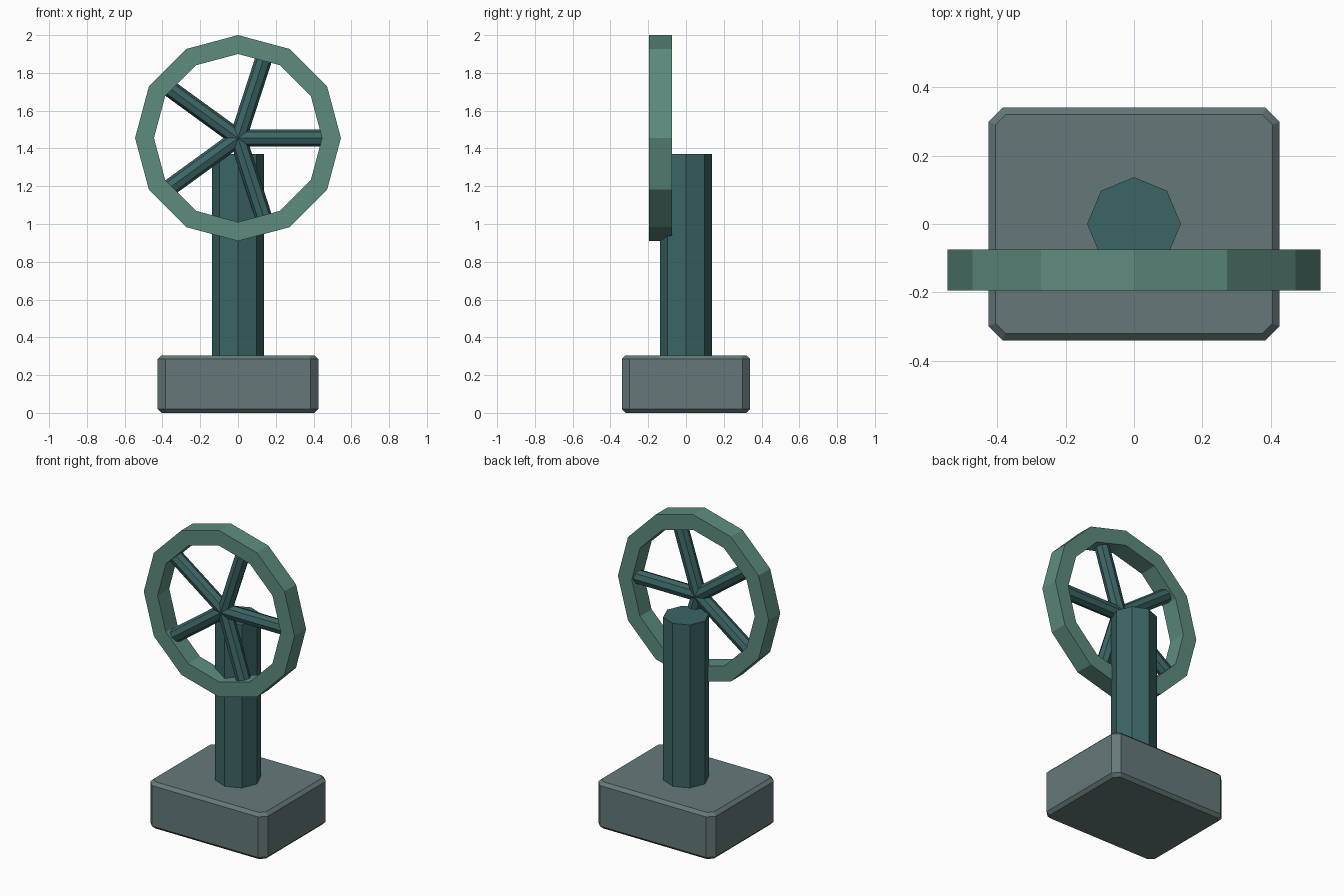
import bpy, bmesh
from math import pi, sin, cos
from mathutils import Matrix

if "Cube" in bpy.data.objects:
    bpy.data.objects.remove(bpy.data.objects["Cube"])


def material(name, color):
    m = bpy.data.materials.new(name)
    m.diffuse_color = (*color, 1)
    m.use_nodes = True
    m.node_tree.nodes["Principled BSDF"].inputs["Base Color"].default_value = m.diffuse_color
    return m


def finish(name, bm, mat):
    bmesh.ops.recalc_face_normals(bm, faces=bm.faces)
    me = bpy.data.meshes.new(name)
    bm.to_mesh(me)
    bm.free()
    me.materials.append(mat)
    ob = bpy.data.objects.new(name, me)
    bpy.context.collection.objects.link(ob)
    return ob


def rod(name, radius, length, matrix, mat):
    """Eight-sided rod running from the matrix origin along its z axis."""
    bm = bmesh.new()
    bmesh.ops.create_cone(bm, cap_ends=True, segments=8, radius1=radius, radius2=radius,
                          depth=length, matrix=matrix @ Matrix.Translation((0, 0, length / 2)))
    return finish(name, bm, mat)


stone = material("stone_grey", (0.13, 0.19, 0.19))
dark = material("dark_teal", (0.045, 0.13, 0.13))
light = material("light_teal", (0.11, 0.26, 0.21))

# Base block: chamfered corners, then a smaller chamfer around top and bottom
W, D, H = 0.85, 0.68, 0.305
bm = bmesh.new()
bmesh.ops.create_cube(bm, size=1, matrix=Matrix.Translation((0, 0, H / 2)) @ Matrix.Diagonal((W, D, H, 1)))
upright = [e for e in bm.edges if abs(e.verts[0].co.z - e.verts[1].co.z) > 0.1]
bmesh.ops.bevel(bm, geom=upright, offset=0.041, segments=1, affect='EDGES')
rims = [e for e in bm.edges if abs(e.verts[0].co.z - e.verts[1].co.z) < 0.01]
bmesh.ops.bevel(bm, geom=rims, offset=0.02, segments=1, affect='EDGES')
finish("base", bm, stone)

# Column
rod("column", 0.137, 1.08, Matrix.Translation((0, 0, 0.29)), dark)

# Wheel rim: rectangular section swept around twelve sides
CY, CZ, N = -0.135, 1.455, 12
section = [(0.445, -0.06), (0.545, -0.06), (0.545, 0.06), (0.445, 0.06)]
bm = bmesh.new()
rings = [[bm.verts.new((r * cos(2 * pi * i / N), CY + y, CZ + r * sin(2 * pi * i / N)))
          for r, y in section] for i in range(N)]
for i in range(N):
    a, b = rings[i], rings[(i + 1) % N]
    for j in range(4):
        k = (j + 1) % 4
        bm.faces.new((a[j], a[k], b[k], b[j]))
finish("wheel_rim", bm, light)

# Five spokes from the wheel centre
for i in range(5):
    turn = Matrix.Rotation(pi / 2 - 2 * pi * i / 5, 4, 'Y')
    rod(f"wheel_spoke_{i + 1}", 0.045, 0.465, Matrix.Translation((0, CY, CZ)) @ turn, dark)
